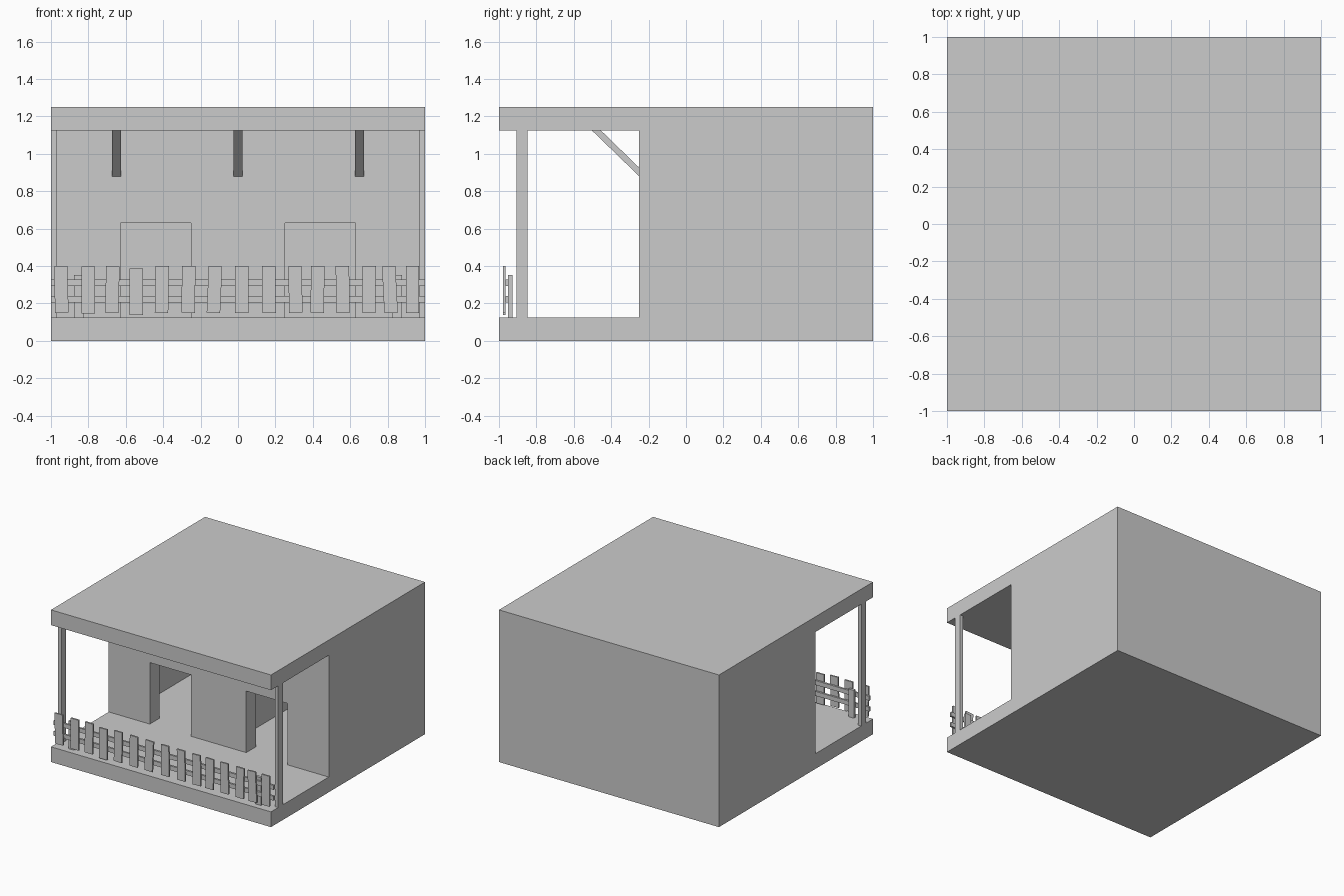
import bpy, bmesh, math

if "Cube" in bpy.data.objects:
    bpy.data.objects.remove(bpy.data.objects["Cube"])


def mesh_object(name, bm):
    bmesh.ops.recalc_face_normals(bm, faces=bm.faces)
    mesh = bpy.data.meshes.new(name)
    bm.to_mesh(mesh)
    bm.free()
    obj = bpy.data.objects.new(name, mesh)
    bpy.context.collection.objects.link(obj)
    return obj


def box(name, x, y, z, tilt=0.0):
    """Box from (min, max) ranges, tilted about its own y axis."""
    bm = bmesh.new()
    bmesh.ops.create_cube(bm, size=1)
    size = [r[1] - r[0] for r in (x, y, z)]
    bmesh.ops.scale(bm, vec=size, verts=bm.verts)
    obj = mesh_object(name, bm)
    obj.location = [(r[0] + r[1]) / 2 for r in (x, y, z)]
    obj.rotation_euler.y = math.radians(tilt)
    return obj


def cut(target, x, y, z):
    cutter = box("cutter", x, y, z)
    cutter.hide_render = True
    mod = target.modifiers.new("cut", "BOOLEAN")
    mod.operation = "DIFFERENCE"
    mod.solver = "EXACT"
    mod.object = cutter
    bpy.context.view_layer.objects.active = target
    bpy.ops.object.modifier_apply(modifier=mod.name)
    bpy.data.objects.remove(cutter)


# House body: floor and roof slabs, open porch, two rooms with doorways
body = box("house_body", (-1, 1), (-1, 1), (0, 1.25))
cut(body, (-1.2, 1.2), (-1.2, -0.25), (0.125, 1.125))
for s in (-1, 1):
    cut(body, sorted((s * 0.0625, s * 0.875)), (-0.125, 0.875), (0.125, 1.125))
    cut(body, sorted((s * 0.25, s * 0.627)), (-0.4, 0.0), (0.125, 0.63))

# Porch posts and short fence posts
for s, side in ((-1, "left"), (1, "right")):
    box(f"porch_post_{side}", sorted((s * 0.97, s * 1.0)), (-0.907, -0.847), (0.125, 1.125))
    box(f"fence_post_{side}", sorted((s * 0.826, s * 0.876)), (-0.951, -0.928), (0.125, 0.353))

# Diagonal roof braces
profile = [(-0.503, 1.125), (-0.455, 1.125), (-0.25, 0.926), (-0.25, 0.88)]
for i, cx in enumerate((-0.65, 0, 0.65)):
    bm = bmesh.new()
    face = bm.faces.new([bm.verts.new((cx - 0.024, y, z)) for y, z in profile])
    ext = bmesh.ops.extrude_face_region(bm, geom=[face])
    verts = [g for g in ext["geom"] if isinstance(g, bmesh.types.BMVert)]
    bmesh.ops.translate(bm, vec=(0.048, 0, 0), verts=verts)
    mesh_object(f"roof_brace_{i + 1}", bm)

# Fence rails
for name, z in (("lower", 0.222), ("upper", 0.311)):
    box(f"fence_rail_{name}", (-1, 1), (-0.966, -0.95), (z - 0.018, z + 0.018))

# Crooked pickets: centre x, tilt in degrees, height shift
pickets = [(-0.945, -1.5, 0), (-0.80, 0, -.003), (-0.672, 1.5, 0), (-0.543, 0, -.012),
           (-0.407, 1, 0), (-0.265, 1, 0), (-0.126, 2.5, 0), (0.02, -0.5, 0),
           (0.165, -0.5, 0), (0.307, -1, 0), (0.425, 1, 0), (0.56, -1, 0),
           (0.70, 1, 0), (0.812, -3, 0), (0.933, 0, 0)]
for i, (cx, tilt, dz) in enumerate(pickets):
    box(f"fence_picket_{i + 1}", (cx - 0.036, cx + 0.036), (-0.978, -0.965),
        (0.15 + dz, 0.4 + dz), tilt)
